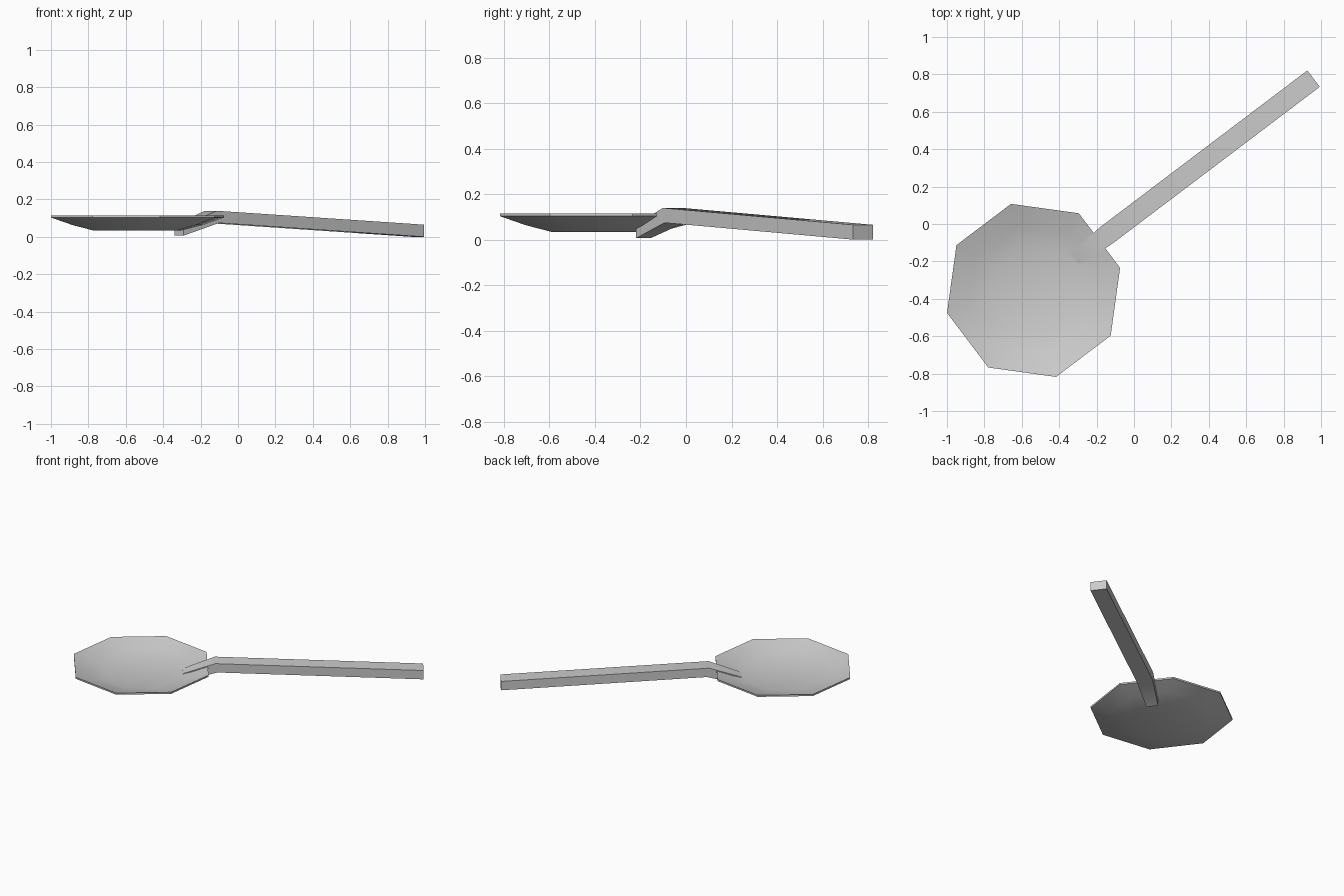
import bpy, bmesh
from math import cos, sin, pi, radians

if "Cube" in bpy.data.objects:
    bpy.data.objects.remove(bpy.data.objects["Cube"])

ANGLE = radians(37.1)          # direction the handle points
CX, CY = -0.537, -0.355        # centre of the bowl


def place(s, t, z):
    """Point at distance s along the handle axis, t across it."""
    return (CX + s * cos(ANGLE) - t * sin(ANGLE),
            CY + s * sin(ANGLE) + t * cos(ANGLE), z)


def finish(bm, name):
    bmesh.ops.recalc_face_normals(bm, faces=bm.faces[:])
    mesh = bpy.data.meshes.new(name)
    bm.to_mesh(mesh)
    bm.free()
    obj = bpy.data.objects.new(name, mesh)
    bpy.context.collection.objects.link(obj)
    bpy.context.view_layer.objects.active = obj
    obj.select_set(True)
    bpy.ops.object.shade_smooth_by_angle(angle=radians(30))
    obj.select_set(False)
    return obj


def loft(rings, name):
    """Join equal-sized rings of points and cap both ends."""
    bm = bmesh.new()
    loops = [[bm.verts.new(p) for p in ring] for ring in rings]
    n = len(loops[0])
    for a, b in zip(loops, loops[1:]):
        for i in range(n):
            j = (i + 1) % n
            bm.faces.new((a[i], a[j], b[j], b[i]))
    bm.faces.new(loops[0])
    bm.faces.new(loops[-1])
    return finish(bm, name)


# bowl: shallow eight-sided dish, underside profile then inside profile
profile = [(0.24, 0.033), (0.36, 0.063), (0.478, 0.103),
           (0.478, 0.115), (0.36, 0.075), (0.24, 0.045)]
loft([[place(r * cos((i + 0.5) * pi / 4), r * sin((i + 0.5) * pi / 4), z)
       for i in range(8)] for r, z in profile], "bowl")

# handle: bent tapered bar (s bottom, z bottom, s top, z top, half width)
sections = [(0.277, 0.006, 0.277, 0.063, 0.040),
            (0.505, 0.074, 0.492, 0.139, 0.055),
            (1.877, 0.000, 1.877, 0.065, 0.055)]
loft([[place(sb, -w, zb), place(sb, w, zb), place(st, w, zt), place(st, -w, zt)]
      for sb, zb, st, zt, w in sections], "handle")
